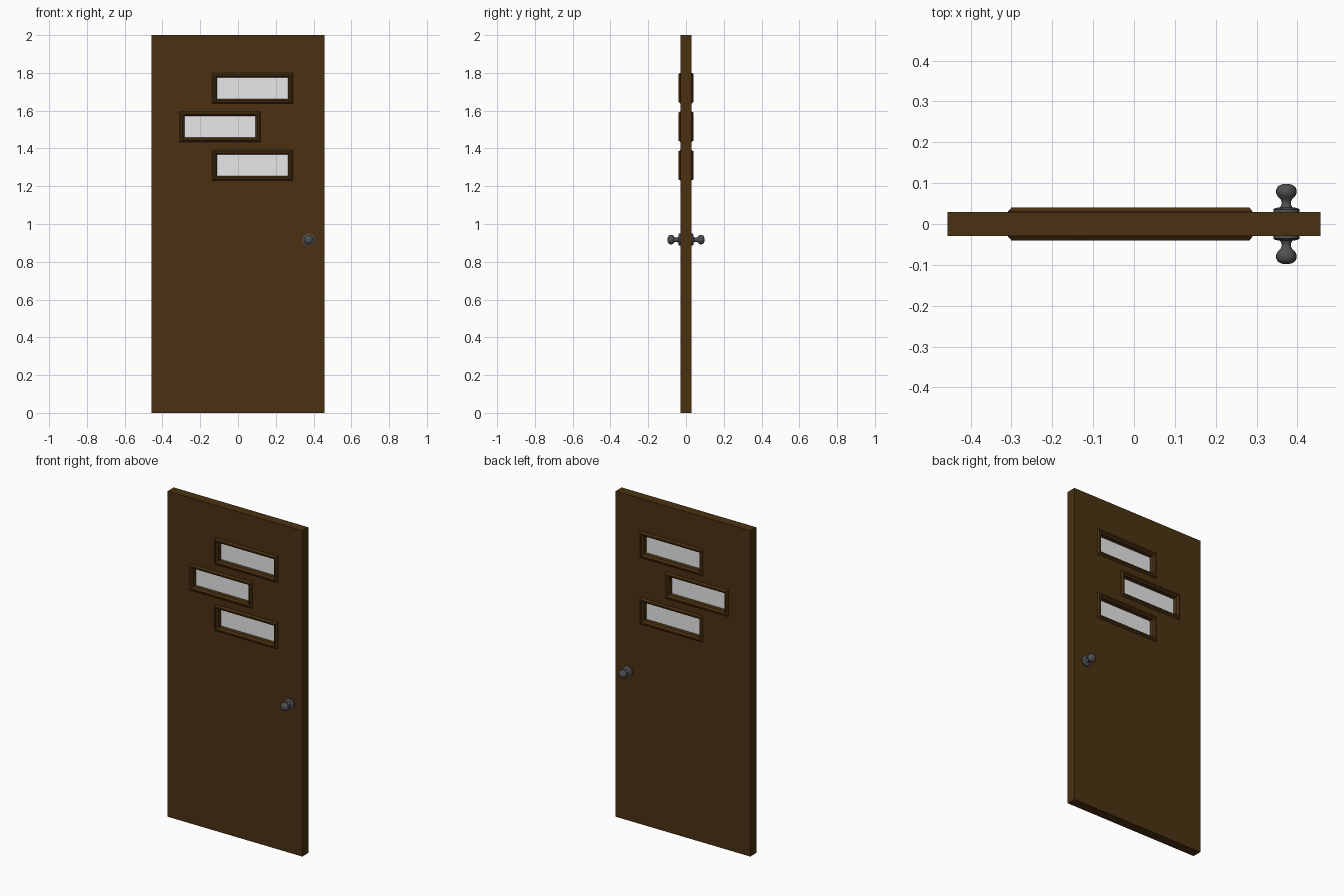
import bpy, bmesh, math
from mathutils import Matrix

cube = bpy.data.objects.get("Cube")
if cube:
    bpy.data.objects.remove(cube)


def material(name, rgb, rough):
    m = bpy.data.materials.new(name)
    m.use_nodes = True
    m.diffuse_color = (*rgb, 1)
    bsdf = m.node_tree.nodes["Principled BSDF"]
    bsdf.inputs["Base Color"].default_value = (*rgb, 1)
    bsdf.inputs["Roughness"].default_value = rough
    return m


wood = material("dark brown wood", (0.07, 0.031, 0.006), 0.6)
pane = material("pale grey glass", (0.8, 0.8, 0.8), 0.3)
metal = material("dark grey metal", (0.08, 0.08, 0.085), 0.4)


def finish(bm, name, mat):
    bmesh.ops.recalc_face_normals(bm, faces=bm.faces)
    me = bpy.data.meshes.new(name)
    bm.to_mesh(me)
    bm.free()
    me.materials.append(mat)
    ob = bpy.data.objects.new(name, me)
    bpy.context.collection.objects.link(ob)
    return ob


def box(name, mat, centre, size):
    bm = bmesh.new()
    bmesh.ops.create_cube(bm, size=1, matrix=Matrix.Translation(centre) @ Matrix.Diagonal((*size, 1)))
    return finish(bm, name, mat)


def window_frame(name, cx, cz, w, h, section):
    """Sweep a closed (inset, y) section around a rectangle with mitred corners."""
    bm = bmesh.new()
    rings = []
    for inset, y in section:
        a, b = w / 2 - inset, h / 2 - inset
        rings.append([bm.verts.new((cx + sx * a, y, cz + sz * b))
                      for sx, sz in ((-1, -1), (1, -1), (1, 1), (-1, 1))])
    for i, ring in enumerate(rings):
        nxt = rings[(i + 1) % len(rings)]
        for j in range(4):
            k = (j + 1) % 4
            bm.faces.new((ring[j], ring[k], nxt[k], nxt[j]))
    return finish(bm, name, wood)


def knob(name, side):
    """Lathe the knob, neck and rose around the y axis."""
    profile = [(0.032, 0.028), (0.032, 0.036), (0.027, 0.039), (0.015, 0.041),
               (0.012, 0.047), (0.011, 0.054), (0.014, 0.061), (0.021, 0.067),
               (0.025, 0.075), (0.025, 0.084), (0.021, 0.092), (0.012, 0.097)]
    steps = 20
    bm = bmesh.new()
    rings = [[bm.verts.new((0.373 + r * math.cos(math.tau * i / steps), side * y,
                            0.917 + r * math.sin(math.tau * i / steps)))
              for i in range(steps)] for r, y in profile]
    for a, b in zip(rings, rings[1:]):
        for i in range(steps):
            k = (i + 1) % steps
            bm.faces.new((a[i], a[k], b[k], b[i]))
    bm.faces.new(rings[0])
    tip = bm.verts.new((0.373, side * 0.0985, 0.917))
    for i in range(steps):
        bm.faces.new((rings[-1][i], rings[-1][(i + 1) % steps], tip))
    ob = finish(bm, name, metal)
    bpy.ops.object.select_all(action="DESELECT")
    ob.select_set(True)
    bpy.context.view_layer.objects.active = ob
    bpy.ops.object.shade_smooth_by_angle(angle=math.radians(40))


# Door slab
door = box("door_panel", wood, (0, 0, 1), (0.914, 0.058, 2))

# Staggered windows: opening, moulded frame and pane
half = [(0, 0.031), (0.008, 0.04), (0.016, 0.04), (0.025, 0.03)]
section = half + [(i, -y) for i, y in reversed(half)]
windows = (("top", 0.077, 1.719), ("middle", -0.095, 1.515), ("bottom", 0.077, 1.311))
for label, cx, cz in windows:
    cutter = box(label + "_window_cutter", wood, (cx, 0, cz), (0.4, 0.2, 0.135))
    cutter.hide_render = True
    cutter.hide_viewport = True
    cutter.display_type = "WIRE"
    cut = door.modifiers.new(label + "_opening", "BOOLEAN")
    cut.operation = "DIFFERENCE"
    cut.solver = "EXACT"
    cut.object = cutter
    window_frame(label + "_window_frame", cx, cz, 0.427, 0.162, section)
    box(label + "_window_pane", pane, (cx, 0, cz), (0.39, 0.008, 0.125))

# Door knobs on both faces
knob("front_knob", -1)
knob("back_knob", 1)
